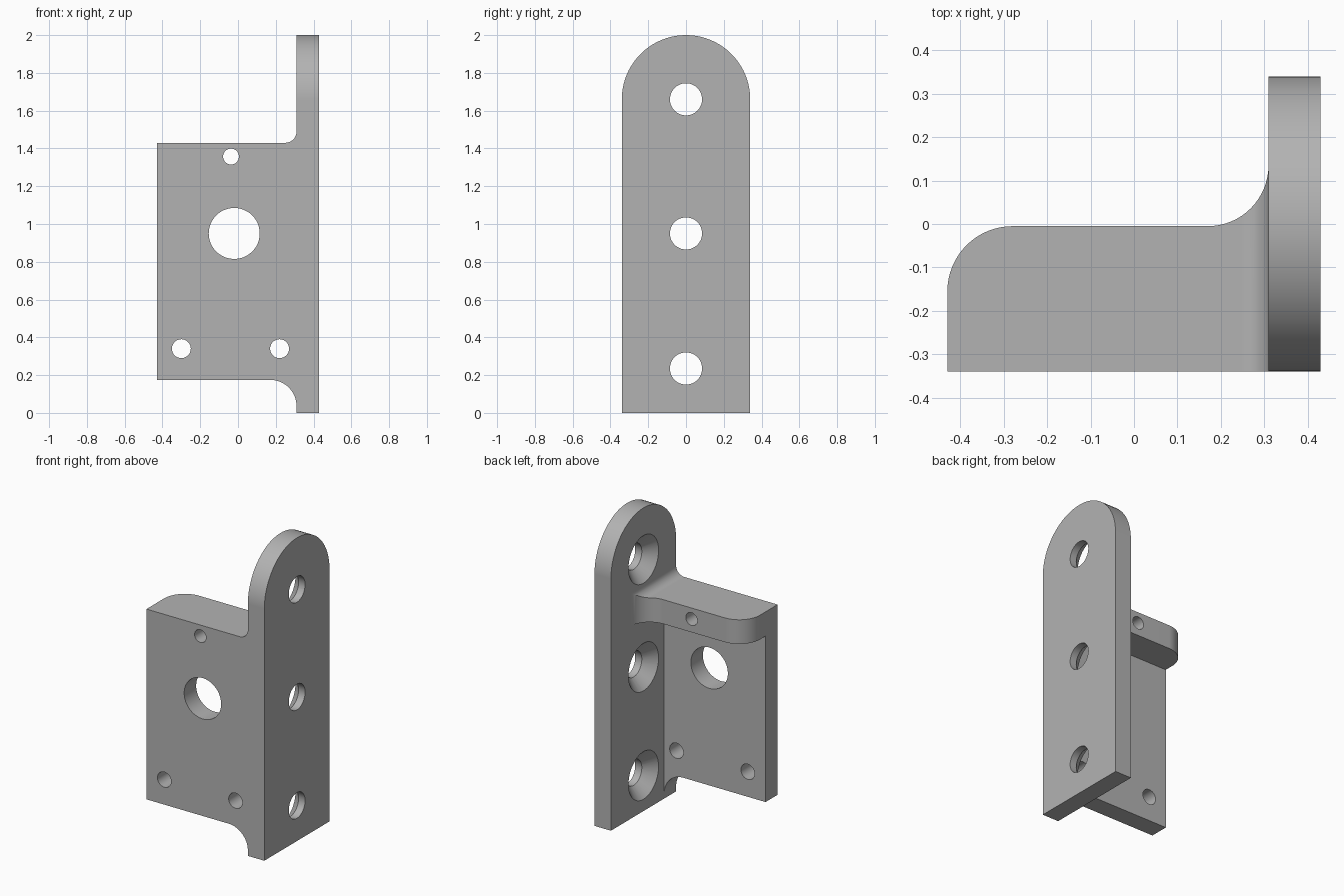
import bpy
import bmesh
from math import cos, sin, pi, radians
from mathutils import Matrix, Vector

old = bpy.data.objects.get("Cube")
if old:
    bpy.data.objects.remove(old, do_unlink=True)

grey = bpy.data.materials.new("bracket grey")
grey.use_nodes = True
grey.diffuse_color = (0.45, 0.45, 0.45, 1)
grey.node_tree.nodes["Principled BSDF"].inputs["Base Color"].default_value = (0.45, 0.45, 0.45, 1)


def make_object(name, bm):
    bmesh.ops.recalc_face_normals(bm, faces=bm.faces)
    mesh = bpy.data.meshes.new(name)
    bm.to_mesh(mesh)
    bm.free()
    mesh.materials.append(grey)
    obj = bpy.data.objects.new(name, mesh)
    bpy.context.collection.objects.link(obj)
    return obj


def arc(cx, cy, r, start, end, steps=16):
    angles = [radians(start + (end - start) * i / steps) for i in range(steps + 1)]
    return [(cx + r * cos(a), cy + r * sin(a)) for a in angles]


def prism(name, outline, axis, low, high):
    """Extrude a 2D outline along one axis; the outline uses the other two in order."""
    bm = bmesh.new()
    verts = []
    for p in outline:
        co = list(p)
        co.insert(axis, low)
        verts.append(bm.verts.new(co))
    face = bm.faces.new(verts)
    new = bmesh.ops.extrude_face_region(bm, geom=[face])["geom"]
    offset = Vector((0, 0, 0))
    offset[axis] = high - low
    bmesh.ops.translate(bm, vec=offset, verts=[v for v in new if isinstance(v, bmesh.types.BMVert)])
    return make_object(name, bm)


def cone(name, centre, axis, r1, r2, depth):
    turn = Matrix.Rotation(pi / 2, 4, "Y" if axis == "X" else "X")
    bm = bmesh.new()
    bmesh.ops.create_cone(bm, cap_ends=True, segments=48, radius1=r1, radius2=r2,
                          depth=depth, matrix=Matrix.Translation(centre) @ turn)
    return make_object(name, bm)


def boolean(target, tool, operation):
    mod = target.modifiers.new("cut", "BOOLEAN")
    mod.object, mod.operation, mod.solver = tool, operation, "EXACT"
    bpy.context.view_layer.objects.active = target
    bpy.ops.object.modifier_apply(modifier=mod.name)
    bpy.data.objects.remove(tool, do_unlink=True)


# Upright mounting plate with a round top
plate = prism("bracket", [(-0.34, 0), (0.34, 0)] + arc(0, 1.66, 0.34, 0, 180, 40), 0, 0.31, 0.43)

# Countersunk screw holes, wide on the inner side
for z in (0.235, 0.95, 1.66):
    boolean(plate, cone("screw_hole", (0.37, 0, z), "X", 0.085, 0.085, 0.4), "DIFFERENCE")
    boolean(plate, cone("countersink", (0.336, 0, z), "X", 0.177, 0.085, 0.092), "DIFFERENCE")

# Side flange: front outline with fillets running into the plate
front = ([(-0.43, 0.175)] + arc(0.17, 0.035, 0.14, 90, 0) + [(0.36, 0.035), (0.36, 1.49)]
         + arc(0.25, 1.49, 0.06, 0, -90) + [(-0.43, 1.43)])
flange = prism("flange", front, 1, -0.34, 0.2)

# Rounded shelf outline seen from above
shelf = ([(-0.43, -0.34), (0.40, -0.34), (0.40, 0.135)] + arc(0.17, 0.135, 0.14, 0, -90)
         + arc(-0.28, -0.155, 0.15, 90, 180))
boolean(flange, prism("shelf_outline", shelf, 2, -0.1, 1.6), "INTERSECT")

# Hollow below the shelf leaves a thin front wall
pocket = [(-0.6, -0.215), (0.38, -0.215), (0.38, 0.5), (-0.6, 0.5)]
boolean(flange, prism("pocket", pocket, 2, -0.2, 1.27), "DIFFERENCE")

# Large bore and small fixing holes
for x, z, r in ((-0.02, 0.95, 0.135), (-0.30, 0.34, 0.05), (0.22, 0.34, 0.05), (-0.037, 1.357, 0.042)):
    boolean(flange, cone("hole", (x, -0.15, z), "Y", r, r, 0.8), "DIFFERENCE")

boolean(plate, flange, "UNION")

# Smooth curved faces, crisp edges
bpy.ops.object.select_all(action="DESELECT")
plate.select_set(True)
bpy.context.view_layer.objects.active = plate
bpy.ops.object.shade_smooth_by_angle(angle=radians(25))
weighted = plate.modifiers.new("even shading", "WEIGHTED_NORMAL")
weighted.keep_sharp = True
